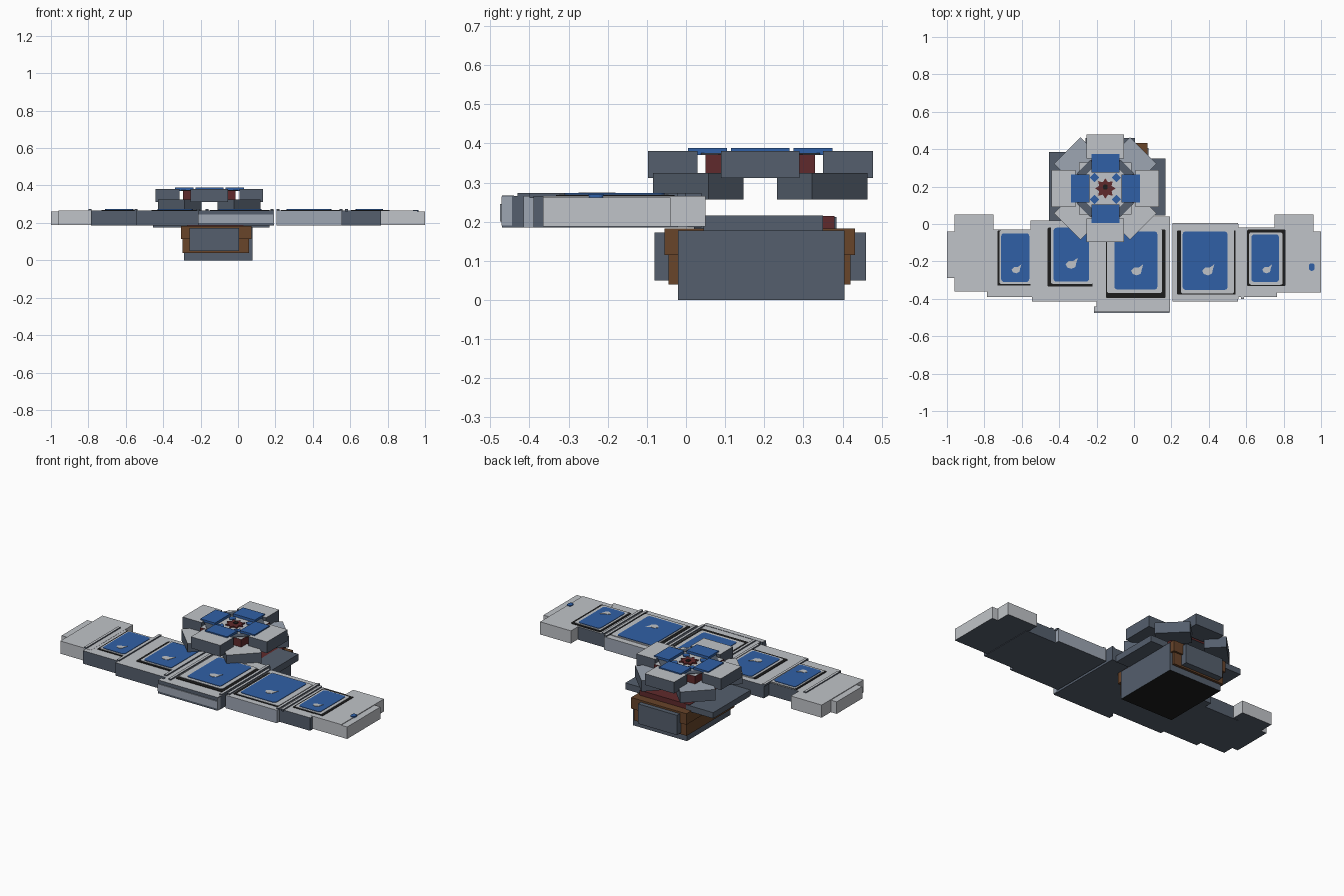
import bpy, bmesh, math
from mathutils import Matrix, Vector

cube = bpy.data.objects.get("Cube")
if cube:
    bpy.data.objects.remove(cube, do_unlink=True)


def material(name, r, g, b):
    m = bpy.data.materials.new(name)
    m.use_nodes = True
    m.diffuse_color = (r, g, b, 1)
    node = next(n for n in m.node_tree.nodes if n.type == 'BSDF_PRINCIPLED')
    node.inputs["Base Color"].default_value = (r, g, b, 1)
    node.inputs["Roughness"].default_value = 0.8
    return m


LIGHT = material("light grey", .53, .55, .58)
MID = material("blue grey", .34, .38, .45)
SLATE = material("slate", .09, .114, .153)
BLUE = material("blue", .03, .117, .38)
BROWN = material("brown", .138, .058, .023)
RED = material("dark red", .117, .023, .025)
BLACK = material("black", .012, .012, .012)


def finish(name, bm, side, top=None, bottom=None):
    """Store the mesh, colouring faces by their direction."""
    bmesh.ops.recalc_face_normals(bm, faces=bm.faces)
    for f in bm.faces:
        f.normal_update()
        f.material_index = 1 if f.normal.z > .5 else 2 if f.normal.z < -.5 else 0
    me = bpy.data.meshes.new(name)
    bm.to_mesh(me)
    bm.free()
    for m in (side, top or side, bottom or side):
        me.materials.append(m)
    ob = bpy.data.objects.new(name, me)
    bpy.context.scene.collection.objects.link(ob)
    return ob


def box(name, x, y, z, side, top=None, bottom=None, turn=0, pivot=(0, 0)):
    """Box from (min, max) ranges, turned about a vertical axis."""
    bm = bmesh.new()
    bmesh.ops.create_cube(bm, size=1)
    for v in bm.verts:
        v.co = Vector([(r[0] + r[1]) / 2 + c * (r[1] - r[0]) for r, c in zip((x, y, z), v.co)])
    if turn:
        bmesh.ops.rotate(bm, verts=bm.verts, cent=(*pivot, 0), matrix=Matrix.Rotation(turn, 3, 'Z'))
    return finish(name, bm, side, top, bottom)


def plate(name, points, z0, z1, mat):
    """Thin flat plate with the given outline."""
    bm = bmesh.new()
    face = bm.faces.new([bm.verts.new((px, py, z0)) for px, py in points])
    new = bmesh.ops.extrude_face_region(bm, geom=[face])["geom"]
    bmesh.ops.translate(bm, vec=(0, 0, z1 - z0), verts=[v for v in new if isinstance(v, bmesh.types.BMVert)])
    return finish(name, bm, mat)


def rounded(x, y, r=.015):
    """Rectangle outline with rounded corners."""
    corners = [(x[1] - r, y[1] - r), (x[0] + r, y[1] - r), (x[0] + r, y[0] + r), (x[1] - r, y[0] + r)]
    return [(cx + r * math.cos(a), cy + r * math.sin(a))
            for i, (cx, cy) in enumerate(corners)
            for a in [(i + k / 3) * math.pi / 2 for k in range(4)]]


# Wing segments: name, x range, y range, side colour
for name, x, y, side in (
        ("outer_right_segment", (-.785, -.545), (-.39, -.03), SLATE),
        ("inner_right_segment", (-.545, -.2), (-.415, .02), SLATE),
        ("centre_segment", (-.2, .192), (-.445, .04), SLATE),
        ("inner_left_segment", (.207, .555), (-.415, .005), MID),
        ("outer_left_segment", (.555, .765), (-.39, -.02), SLATE)):
    box(name, x, y, (.185, .265), side, LIGHT, SLATE)

# Front lip of the centre segment
box("centre_lip", (-.215, .19), (-.47, -.44), (.185, .267), SLATE, LIGHT)
box("lip_front_inlay", (-.215, .188), (-.475, -.469), (.2, .245), MID)
box("lip_end_inlay", (.188, .192), (-.472, -.444), (.19, .264), MID)

# Wing tips
for name, x, y in (("right_tip", (-.96, -.75), (-.36, .05)),
                   ("right_tip_end", (-1, -.82), (-.29, -.04)),
                   ("left_tip", (.75, .96), (-.365, .05)),
                   ("left_tip_end", (.82, 1), (-.365, -.04))):
    z = (.188, .262 if "end" in name else .266)
    box(name, x, y, z, LIGHT, LIGHT, SLATE)

# Raised seams between the segments
for i, (x, y0, y1) in enumerate(((-.79, -.36, -.03), (-.545, -.39, .02), (-.215, -.4, .02),
                                 (-.165, -.43, .02), (.183, -.43, .04), (.215, -.4, 0),
                                 (.55, -.4, 0), (.58, -.4, -.02))):
    box(f"seam_{i + 1}", (x - .008, x + .008), (y0, y1), (.26, .273), SLATE, LIGHT)

# Solar panels: black surround, light frame, blue field, pale patch
blob = ((-.03, -.005), (-.022, -.022), (.0, -.03), (.022, -.02), (.026, .0), (.035, .03), (.01, .012), (-.015, .012))
for i, (outer, frame, field, patch) in enumerate((
        (((-.73, -.55), (-.33, -.035)), ((-.72, -.545), (-.322, -.035)), ((-.71, -.56), (-.31, -.05)), (-.63, -.24)),
        (((-.462, -.22), (-.335, -.02)), ((-.445, -.215), (-.32, -.015)), ((-.43, -.24), (-.308, -.02)), (-.335, -.21)),
        (((-.15, .168), (-.395, -.03)), ((-.145, .15), (-.37, -.025)), ((-.105, .125), (-.35, -.04)), (.015, -.245)),
        (((.23, .548), (-.378, -.035)), ((.25, .535), (-.372, -.03)), ((.26, .5), (-.352, -.04)), (.395, -.245)),
        (((.605, .81), (-.332, -.03)), ((.615, .795), (-.325, -.045)), ((.628, .775), (-.31, -.055)), (.71, -.24)))):
    plate(f"panel_surround_{i + 1}", rounded(*outer, .006), .264, .268, BLACK)
    plate(f"panel_frame_{i + 1}", rounded(*frame, .012), .266, .27, LIGHT)
    plate(f"panel_field_{i + 1}", rounded(*field), .267, .273, BLUE)
    s = .8 if i in (0, 4) else 1
    plate(f"panel_patch_{i + 1}", [(patch[0] + s * a, patch[1] + s * b) for a, b in blob], .27, .275, LIGHT)
plate("tip_marker", rounded((.935, .965), (-.25, -.21), .012), .262, .27, BLUE)

# Lower housing with brown casing and end plates
box("housing", (-.29, .077), (-.02, .405), (0, .178), SLATE, SLATE, BLACK)
box("casing_lower", (-.298, .06), (-.045, .42), (.04, .118), BROWN)
box("casing_upper", (-.305, .072), (-.055, .432), (.115, .183), BROWN)
box("housing_end_plates", (-.26, .005), (-.08, .46), (.05, .172), SLATE)
box("housing_lid", (-.29, .05), (.05, .38), (.175, .214), RED)

# Deck on both sides of the lid
box("right_deck", (-.455, -.27), (.02, .385), (.176, .212), SLATE)
box("left_deck", (.03, .168), (.045, .35), (.176, .216), SLATE)

# Ring of eight petals, alternately high and low
cx, cy = -.153, .19
for i in range(8):
    low = i % 2
    z = (.256, .324) if low else (.311, .381)
    top = MID if i in (1, 3) else LIGHT
    box(f"petal_{i + 1}", (cx + .16, cx + .2875), (cy - .1, cy + .1), z,
        SLATE, top, SLATE, i * math.pi / 4, (cx, cy))

# Hub block, blue tiles and centre star
box("hub", (cx - .14, cx + .14), (cy - .14, cy + .14), (.315, .372), RED, LIGHT, SLATE)
for i in range(4):
    a = i * math.pi / 2
    box(f"blue_tile_{i + 1}", (cx + .085, cx + .185), (cy - .075, cy + .075), (.37, .388),
        BLUE, turn=a, pivot=(cx, cy))
    box(f"hub_corner_{i + 1}", (cx + .125, cx + .165), (cy - .05, cy + .05), (.37, .375),
        SLATE, turn=a + math.pi / 4, pivot=(cx, cy))
    box(f"blue_chip_{i + 1}", (cx + .065, cx + .1), (cy - .018, cy + .018), (.37, .376),
        BLUE, turn=a + math.pi / 4, pivot=(cx, cy))
star = [(cx + r * math.cos(k * math.pi / 8), cy + r * math.sin(k * math.pi / 8))
        for k in range(16) for r in [.055 if k % 2 == 0 else .036]]
plate("hub_star", star, .371, .38, RED)
plate("hub_pin", rounded((cx - .012, cx + .012), (cy - .005, cy + .02), .006), .376, .384, BLACK)
